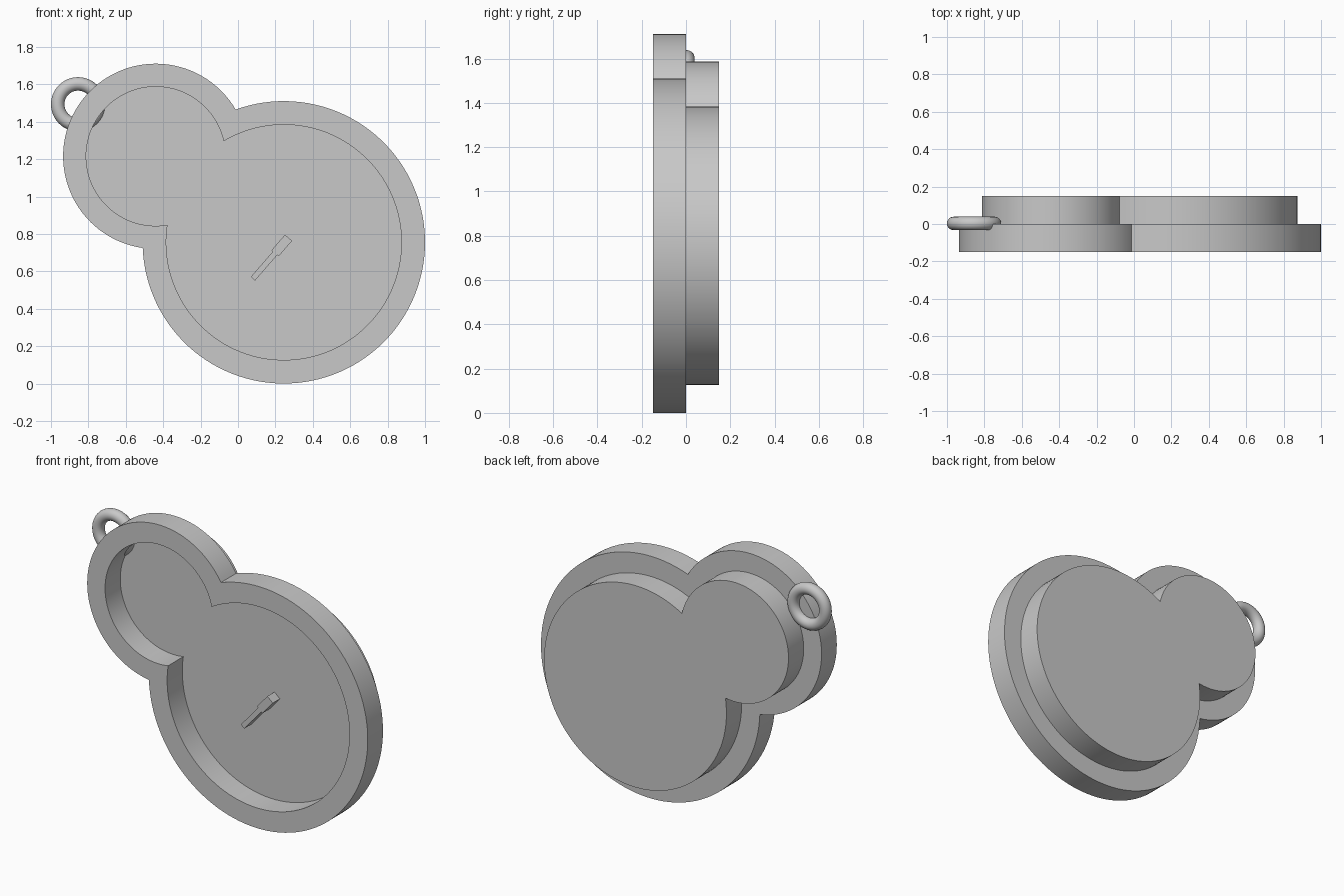
import bpy, bmesh, math
from mathutils import Matrix

if "Cube" in bpy.data.objects:
    bpy.data.objects.remove(bpy.data.objects["Cube"], do_unlink=True)

grey = bpy.data.materials.new("plain_grey")
grey.use_nodes = True
grey.diffuse_color = (0.58, 0.58, 0.58, 1)
grey.node_tree.nodes["Principled BSDF"].inputs["Base Color"].default_value = (0.58, 0.58, 0.58, 1)

BODY, HEAD = (0.245, 0.755), (-0.44, 1.215)   # circle centres (x, z)


def outline(body_r, head_r, n=96):
    """Outline of two merged circles as (x, z) points."""
    dx, dz = HEAD[0] - BODY[0], HEAD[1] - BODY[1]
    d, phi = math.hypot(dx, dz), math.atan2(dz, dx)

    def arc(centre, r, other, facing):
        half = math.acos((d * d + r * r - other * other) / (2 * d * r))
        sweep = 2 * (math.pi - half)
        angles = [facing + half + sweep * i / n for i in range(n)]
        return [(centre[0] + r * math.cos(a), centre[1] + r * math.sin(a)) for a in angles]

    return arc(BODY, body_r, head_r, phi) + arc(HEAD, head_r, body_r, phi + math.pi)


def loop(bm, points, y):
    return [bm.verts.new((x, y, z)) for x, z in points]


def bridge(bm, a, b):
    for i in range(len(a)):
        j = (i + 1) % len(a)
        bm.faces.new((a[i], a[j], b[j], b[i]))


def finish(bm, name):
    bmesh.ops.recalc_face_normals(bm, faces=bm.faces)
    mesh = bpy.data.meshes.new(name)
    bm.to_mesh(mesh)
    bm.free()
    mesh.materials.append(grey)
    obj = bpy.data.objects.new(name, mesh)
    bpy.context.collection.objects.link(obj)
    bpy.ops.object.select_all(action='DESELECT')
    obj.select_set(True)
    bpy.context.view_layer.objects.active = obj
    bpy.ops.object.shade_smooth_by_angle(angle=math.radians(30))
    return obj


outer = outline(0.755, 0.495)
inner = outline(0.629, 0.372)

# Front rim: open frame around the recess
bm = bmesh.new()
loops = [loop(bm, outer, -0.15), loop(bm, outer, 0), loop(bm, inner, 0), loop(bm, inner, -0.15)]
for k in range(4):
    bridge(bm, loops[k], loops[(k + 1) % 4])
finish(bm, "front_rim")

# Back plate: solid, closes the recess
bm = bmesh.new()
front, back = loop(bm, inner, 0), loop(bm, inner, 0.15)
bridge(bm, front, back)
bm.faces.new(front)
bm.faces.new(back)
finish(bm, "back_plate")

# Small raised bar on the recess floor
bm = bmesh.new()
for offset, length, width in ((0.09, 0.11, 0.05), (-0.055, 0.18, 0.03)):
    bmesh.ops.create_cube(bm, size=1, matrix=Matrix.Translation((0.175, -0.035, 0.67))
                          @ Matrix.Rotation(math.radians(-49), 4, 'Y')
                          @ Matrix.Translation((offset, 0, 0))
                          @ Matrix.Diagonal((length, 0.07, width, 1)))
finish(bm, "raised_bar")

# Hanging ring
bpy.ops.mesh.primitive_torus_add(major_radius=0.109, minor_radius=0.036, major_segments=64,
                                 minor_segments=24, location=(-0.855, 0.003, 1.493),
                                 rotation=(math.pi / 2, 0, 0))
ring = bpy.context.object
ring.name = "hanging_ring"
ring.data.materials.append(grey)
bpy.ops.object.shade_smooth()
